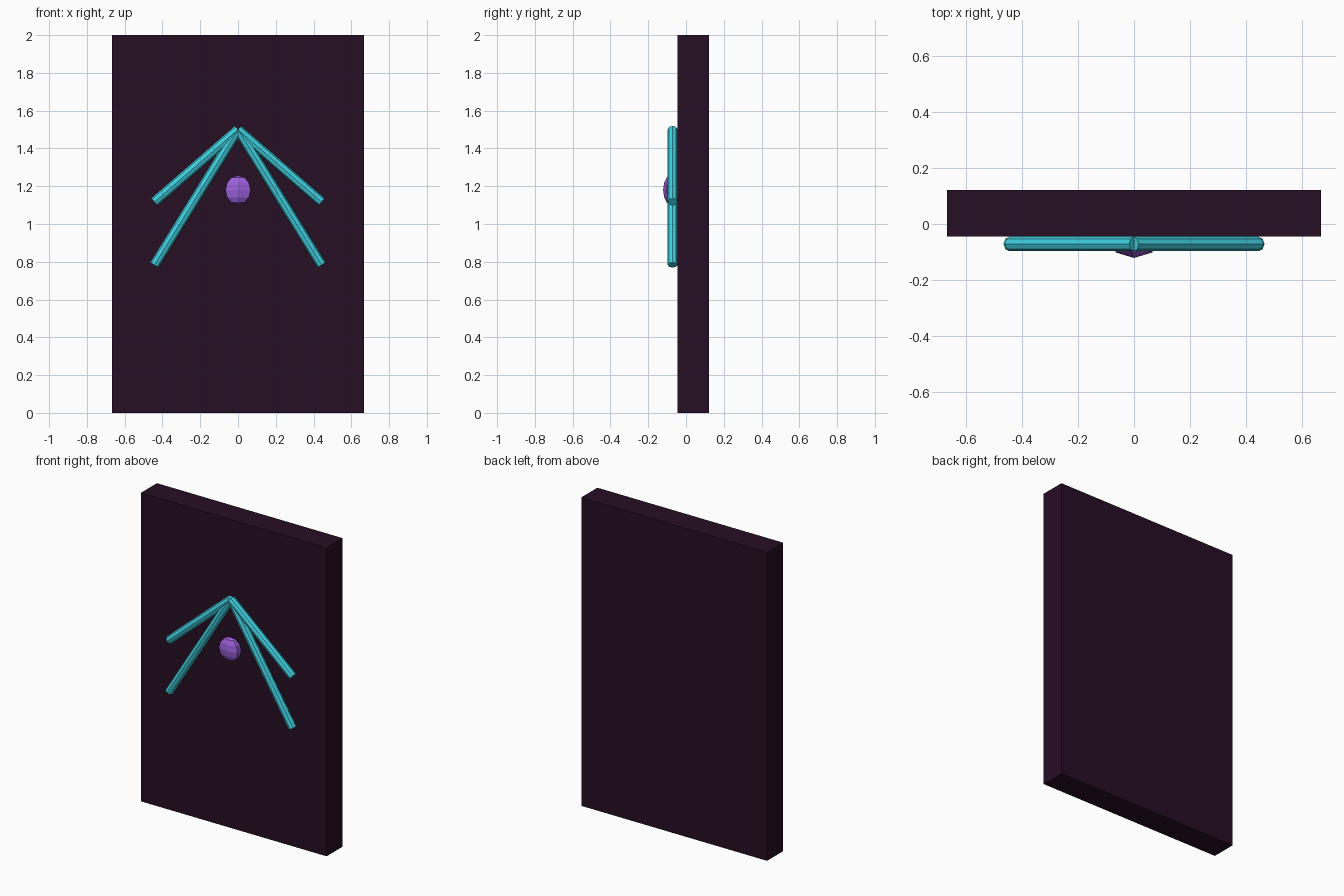
import bpy, bmesh, math
from mathutils import Matrix, Vector

if "Cube" in bpy.data.objects:
    bpy.data.objects.remove(bpy.data.objects["Cube"])


def material(name, hexcode):
    def lin(c):
        c /= 255
        return c / 12.92 if c <= 0.04045 else ((c + 0.055) / 1.055) ** 2.4
    m = bpy.data.materials.new(name)
    m.diffuse_color = [lin(int(hexcode[i:i + 2], 16)) for i in (0, 2, 4)] + [1]
    m.use_nodes = True
    m.node_tree.nodes["Principled BSDF"].inputs["Base Color"].default_value = m.diffuse_color
    return m


def finish(name, bm, mat):
    bmesh.ops.recalc_face_normals(bm, faces=bm.faces)
    me = bpy.data.meshes.new(name)
    bm.to_mesh(me)
    bm.free()
    me.materials.append(mat)
    ob = bpy.data.objects.new(name, me)
    bpy.context.collection.objects.link(ob)
    return ob


dark = material("dark plum", "260E24")
teal = material("teal", "40D0E0")
violet = material("violet", "9B60DA")

# Upright slab
bm = bmesh.new()
bmesh.ops.create_cube(bm, size=1)
bmesh.ops.scale(bm, vec=(1.333, 0.165, 2), verts=bm.verts)
bmesh.ops.translate(bm, vec=(0, 0.0385, 1), verts=bm.verts)
finish("slab", bm, dark)


# Eight-sided bars fanning down from one apex
def bar(name, start, end, radius=0.026):
    a, b = Vector(start), Vector(end)
    d = b - a
    bm = bmesh.new()
    bmesh.ops.create_cone(bm, cap_ends=True, segments=8, radius1=radius,
                          radius2=radius, depth=d.length)
    turn = Matrix.Rotation(math.atan2(d.x, d.z), 4, 'Y')
    bm.transform(Matrix.Translation((a + b) / 2) @ turn)
    finish(name, bm, teal)


for side, s in (("left", -1), ("right", 1)):
    for level, z in (("upper", 1.117), ("lower", 0.783)):
        bar(f"{level}_{side}_bar", (0, -0.071, 1.5), (s * 0.443, -0.071, z))

# Faceted gem: six-sided flattened sphere with one edge line facing front
bm = bmesh.new()
R, RINGS = 0.077, 6
arc = [bm.verts.new((0, -R * math.sin(math.pi * i / RINGS),
                     R * math.cos(math.pi * i / RINGS))) for i in range(RINGS + 1)]
edges = [bm.edges.new(p) for p in zip(arc, arc[1:])]
bmesh.ops.spin(bm, geom=arc + edges, cent=(0, 0, 0), axis=(0, 0, 1),
               angle=math.tau, steps=6)
bmesh.ops.remove_doubles(bm, verts=bm.verts, dist=0.0005)
bmesh.ops.scale(bm, vec=(1, 0.04 / R, 1), verts=bm.verts)
bmesh.ops.translate(bm, vec=(0, -0.081, 1.18), verts=bm.verts)
finish("gem", bm, violet)
